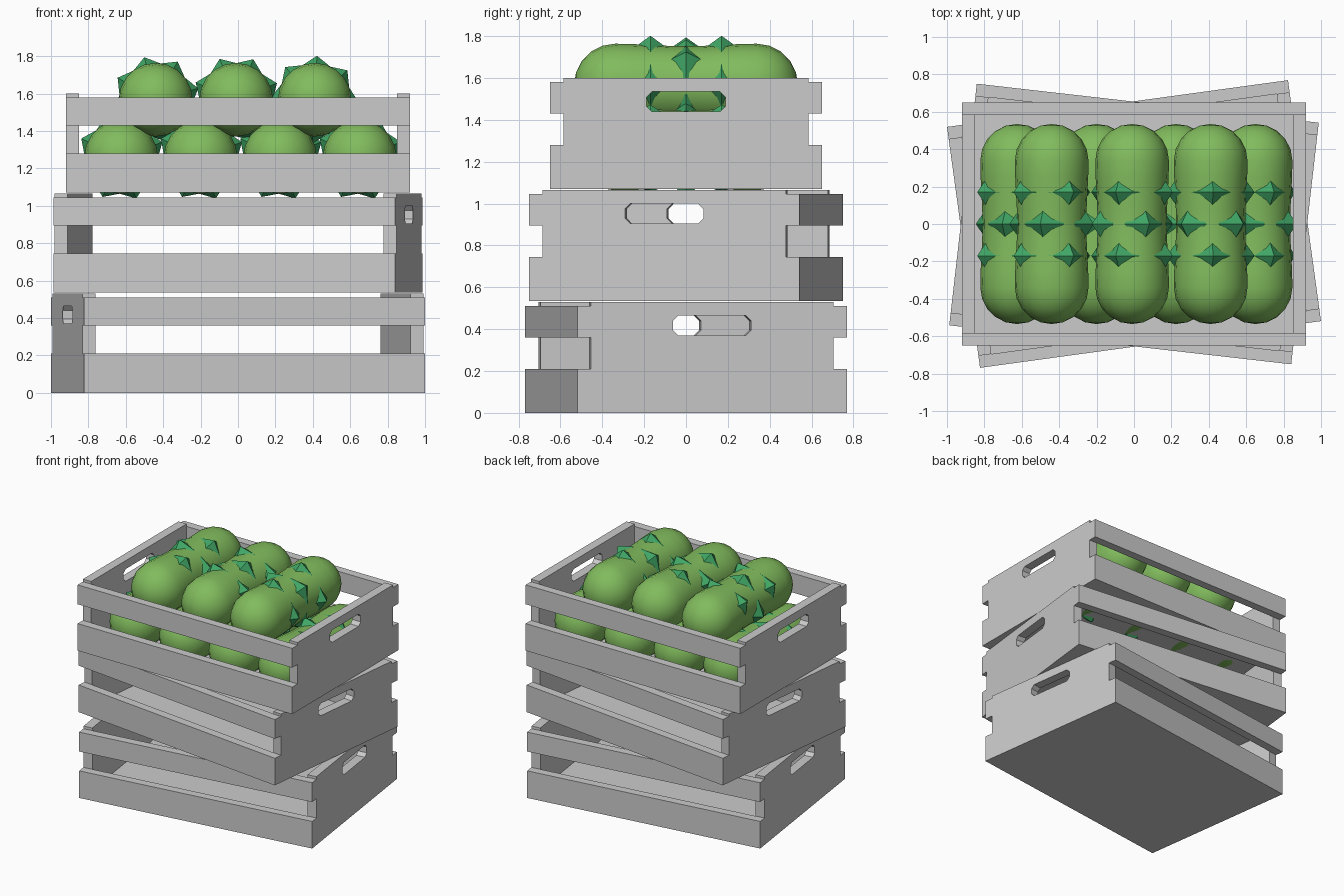
import bpy, bmesh
from math import sin, cos, pi, radians
from mathutils import Matrix, Vector

if "Cube" in bpy.data.objects:
    bpy.data.objects.remove(bpy.data.objects["Cube"])


def new_object(name, bm, mat=None):
    bmesh.ops.recalc_face_normals(bm, faces=bm.faces)
    mesh = bpy.data.meshes.new(name)
    bm.to_mesh(mesh)
    bm.free()
    ob = bpy.data.objects.new(name, mesh)
    bpy.context.collection.objects.link(ob)
    if mat:
        mesh.materials.append(mat)
    return ob


def material(name, rgb):
    m = bpy.data.materials.new(name)
    m.diffuse_color = (*rgb, 1)
    m.use_nodes = True
    m.node_tree.nodes["Principled BSDF"].inputs["Base Color"].default_value = m.diffuse_color
    return m


def box(name, x, y, z):
    bm = bmesh.new()
    bmesh.ops.create_cube(bm, size=1)
    for v in bm.verts:
        v.co = [a + (c + 0.5) * (b - a) for c, (a, b) in zip(v.co, (x, y, z))]
    return new_object(name, bm)


def end_panel(name, x0, x1):
    # Panel outline with a chamfered hand hole, extruded along x
    w, c = 0.188, 0.025
    lo, hi = 0.37, 0.465
    outer = [(-0.585, 0), (0.585, 0), (0.585, 0.53), (-0.585, 0.53)]
    hole = [(-w + c, lo), (w - c, lo), (w, lo + c), (w, hi - c),
            (w - c, hi), (-w + c, hi), (-w, hi - c), (-w, lo + c)]
    bm = bmesh.new()
    edges = []
    for loop in (outer, hole):
        vs = [bm.verts.new((x0, y, z)) for y, z in loop]
        edges += [bm.edges.new((a, b)) for a, b in zip(vs, vs[1:] + vs[:1])]
    bmesh.ops.triangle_fill(bm, edges=edges, use_beauty=True, normal=(1, 0, 0))
    out = bmesh.ops.extrude_face_region(bm, geom=bm.faces[:], use_keep_orig=True)
    verts = [g for g in out["geom"] if isinstance(g, bmesh.types.BMVert)]
    bmesh.ops.translate(bm, verts=verts, vec=(x1 - x0, 0, 0))
    return new_object(name, bm)


def crate(label, z, angle):
    parts = [box(label + "_floor", (-0.85, 0.85), (-0.585, 0.585), (0, 0.05)),
             end_panel(label + "_left_end", -0.92, -0.85),
             end_panel(label + "_right_end", 0.85, 0.92)]
    for side, y in (("front", (-0.65, -0.585)), ("back", (0.585, 0.65))):
        parts.append(box(f"{label}_{side}_lower_slat", (-0.92, 0.92), y, (0, 0.21)))
        parts.append(box(f"{label}_{side}_upper_slat", (-0.92, 0.92), y, (0.36, 0.51)))
    for p in parts:
        p.location.z = z
        p.rotation_euler.z = radians(angle)


def pickle_body(name, loc):
    # Slightly waisted capsule lathed around the y axis
    r, half, sides = 0.197, 0.535, 20
    straight = half - r
    prof = [(-straight - r * cos(a), r * sin(a))
            for a in (i * pi / 10 for i in range(1, 6))]
    prof += [(y, r - 0.012 * cos(y / straight * pi / 2) ** 2)
             for y in (straight * k / 4 for k in range(-3, 4))]
    prof += [(-y, q) for y, q in reversed(prof[:5])]
    bm = bmesh.new()
    rings = [[bm.verts.new((q * cos(2 * pi * k / sides), y, q * sin(2 * pi * k / sides)))
              for k in range(sides)] for y, q in prof]
    for a, b in zip(rings, rings[1:]):
        for k in range(sides):
            n = (k + 1) % sides
            bm.faces.new((a[k], a[n], b[n], b[k]))
    for ring, y in ((rings[0], -half), (rings[-1], half)):
        tip = bm.verts.new((0, y, 0))
        for k in range(sides):
            bm.faces.new((ring[k], ring[(k + 1) % sides], tip))
    for f in bm.faces:
        f.smooth = True
    new_object(name, bm, green).location = loc


def pickle_spikes(name, loc, start):
    # Three staggered rows of four-sided spikes
    bm = bmesh.new()
    for y, offset in ((-0.17, 45), (0, 0), (0.17, 45)):
        for k in range(4):
            a = radians(start + offset + 90 * k)
            out = Vector((cos(a), 0, sin(a)))
            across = Vector((-sin(a), 0, cos(a)))
            along = Vector((0, 1, 0))
            mid = out * 0.155 + along * y
            tip = bm.verts.new(out * 0.235 + along * y)
            base = [bm.verts.new(mid + d * 0.11) for d in (across, along, -across, -along)]
            for i in range(4):
                bm.faces.new((base[i], base[(i + 1) % 4], tip))
            bm.faces.new(base[::-1])
    new_object(name, bm, dark_green).location = loc


green = material("pickle_green", (0.22, 0.5, 0.11))
dark_green = material("spike_green", (0.05, 0.38, 0.13))

# Three stacked crates, each turned a little
crate("bottom_crate", 0, 7.8)
crate("middle_crate", 0.535, -6.5)
crate("top_crate", 1.07, 0)

# Two layers of pickles: x, z, turn of the spikes
pickles = [(-0.625, 1.26, 110), (-0.2, 1.26, 110), (0.225, 1.26, 110), (0.65, 1.26, 110),
           (-0.44, 1.567, 105), (-0.01, 1.567, 67), (0.41, 1.567, 42)]
for i, (x, z, turn) in enumerate(pickles, 1):
    pickle_body(f"pickle_{i}", (x, 0, z))
    pickle_spikes(f"pickle_{i}_spikes", (x, 0, z), turn)
